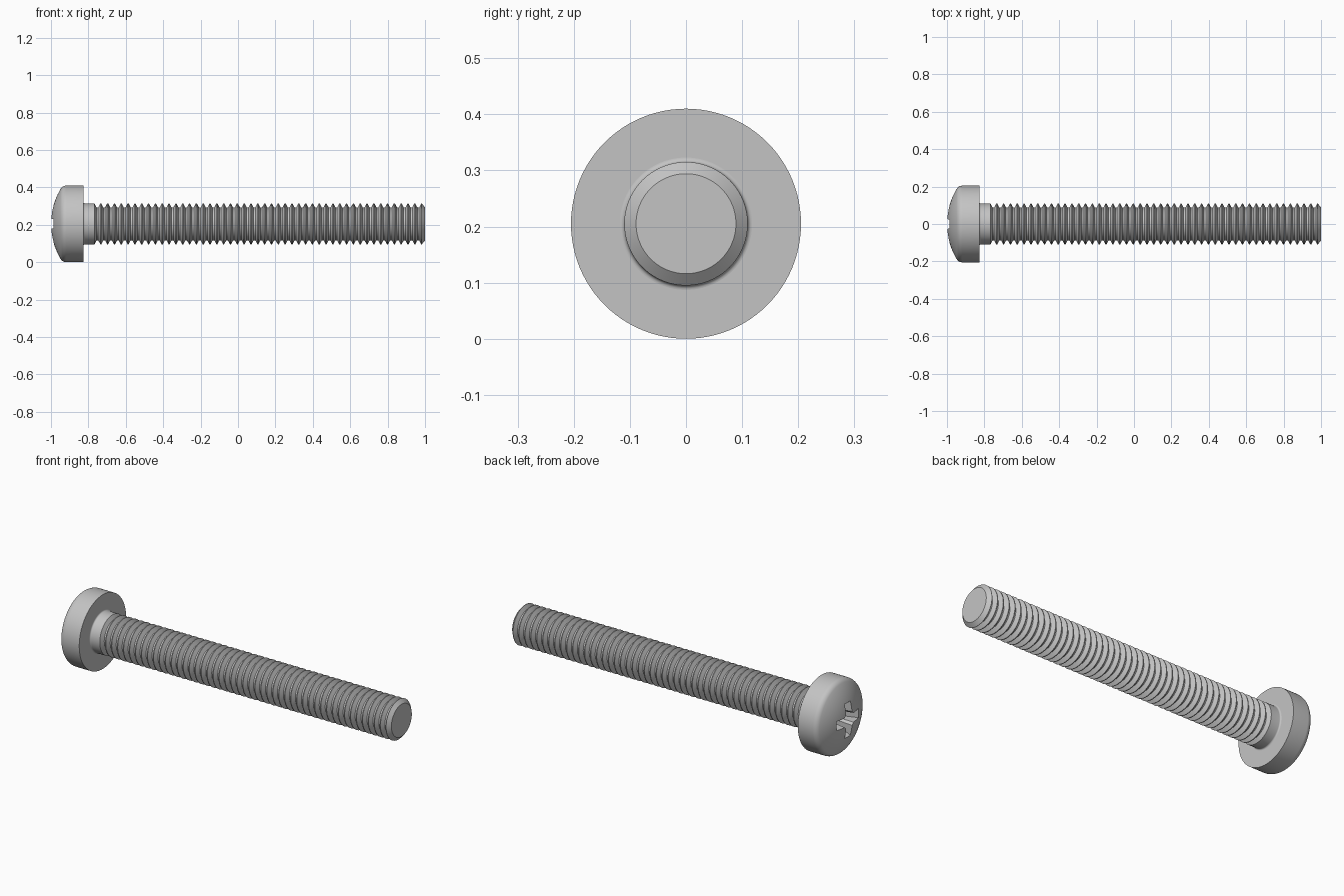
import bpy
import bmesh
import math

AXIS_Z = 0.205      # height of the screw's axis
SIDES = 96
HEAD_BACK = -0.827  # bearing face of the head

if "Cube" in bpy.data.objects:
    bpy.data.objects.remove(bpy.data.objects["Cube"], do_unlink=True)

steel = bpy.data.materials.new("grey steel")
steel.use_nodes = True
colour = (0.55, 0.55, 0.55, 1)
steel.diffuse_color = colour
steel.node_tree.nodes["Principled BSDF"].inputs["Base Color"].default_value = colour


def finish(bm, name):
    """Turn a bmesh into an object lying on the screw's axis."""
    bmesh.ops.recalc_face_normals(bm, faces=bm.faces)
    mesh = bpy.data.meshes.new(name)
    bm.to_mesh(mesh)
    bm.free()
    mesh.materials.append(steel)
    obj = bpy.data.objects.new(name, mesh)
    obj.location.z = AXIS_Z
    bpy.context.collection.objects.link(obj)
    return obj


def skin(bm, rings):
    """Bridge successive rings; a ring of one vertex closes to a point."""
    for a, b in zip(rings, rings[1:]):
        n = max(len(a), len(b))
        for i in range(n):
            j = (i + 1) % n
            if len(a) == 1:
                bm.faces.new((a[0], b[j], b[i]))
            elif len(b) == 1:
                bm.faces.new((a[i], a[j], b[0]))
            else:
                bm.faces.new((a[i], a[j], b[j], b[i]))


def lathe(name, profile):
    """Revolve (x, radius) points about the x axis, with flat or pointed ends."""
    bm = bmesh.new()
    rings = []
    for x, r in profile:
        if r == 0:
            rings.append([bm.verts.new((x, 0, 0))])
        else:
            angles = [math.tau * i / SIDES for i in range(SIDES)]
            rings.append([bm.verts.new((x, r * math.cos(t), r * math.sin(t)))
                          for t in angles])
    skin(bm, rings)
    for ring in (rings[0], rings[-1]):
        if len(ring) > 1:
            bm.faces.new(ring)
    return finish(bm, name)


def smooth(obj):
    bpy.ops.object.select_all(action="DESELECT")
    obj.select_set(True)
    bpy.context.view_layer.objects.active = obj
    bpy.ops.object.shade_smooth_by_angle(angle=math.radians(25))


# Pan head: shallow dome blended into a cylindrical rim
head_r, dome_r, blend = 0.205, 0.365, 0.035
dome_x = -1 + dome_r
blend_r = head_r - blend
turn = math.asin(blend_r / (dome_r - blend))
blend_x = dome_x - (dome_r - blend) * math.cos(turn)
profile = [(-1, 0)]
for i in range(1, 13):
    t = turn * i / 12
    profile.append((dome_x - dome_r * math.cos(t), dome_r * math.sin(t)))
for i in range(1, 9):
    t = turn + (math.pi / 2 - turn) * i / 8
    profile.append((blend_x - blend * math.cos(t), blend_r + blend * math.sin(t)))
profile.append((HEAD_BACK, head_r))
head = lathe("head", profile)

# Tapered cross recess cut into the dome
bm = bmesh.new()
rings = []
for x, arm, half in ((-1.02, 0.11, 0.027), (-0.87, 0.04, 0.018)):
    ring = []
    for quarter in range(4):
        c, s = round(math.cos(quarter * math.pi / 2)), round(math.sin(quarter * math.pi / 2))
        for u, v in ((arm, -half), (arm, half), (half * 1.5, half), (half, half * 1.5)):
            ring.append(bm.verts.new((x, u * c - v * s, u * s + v * c)))
    rings.append(ring)
rings.append([bm.verts.new((-0.855, 0, 0))])
skin(bm, rings)
bm.faces.new(rings[0])
cutter = finish(bm, "recess_cutter")
cutter.hide_render = True

cut = head.modifiers.new("recess", "BOOLEAN")
cut.operation = "DIFFERENCE"
cut.solver = "EXACT"
cut.object = cutter
bpy.context.view_layer.objects.active = head
bpy.ops.object.modifier_apply(modifier=cut.name)
bpy.data.objects.remove(cutter, do_unlink=True)
smooth(head)

# Shank: filleted plain collar, ring threads, chamfered tip
crest, root = 0.11, 0.0875
pitch, teeth, start = 0.0365, 48, -0.77
fillet = 0.008
profile = [(HEAD_BACK - 0.005, crest + fillet)]
for i in range(7):
    t = math.pi / 2 * i / 6
    profile.append((HEAD_BACK + fillet * (1 - math.cos(t)),
                    crest + fillet * (1 - math.sin(t))))
for i in range(teeth):
    x = start + i * pitch
    if i:
        profile.append((x - pitch / 16, crest))
    profile += [(x + pitch / 16, crest),
                (x + pitch * 3 / 8, root), (x + pitch * 5 / 8, root)]
tip = start + teeth * pitch
profile += [(tip - pitch / 16, crest), (tip, crest), (1, 0.089)]
smooth(lathe("threaded_shank", profile))
